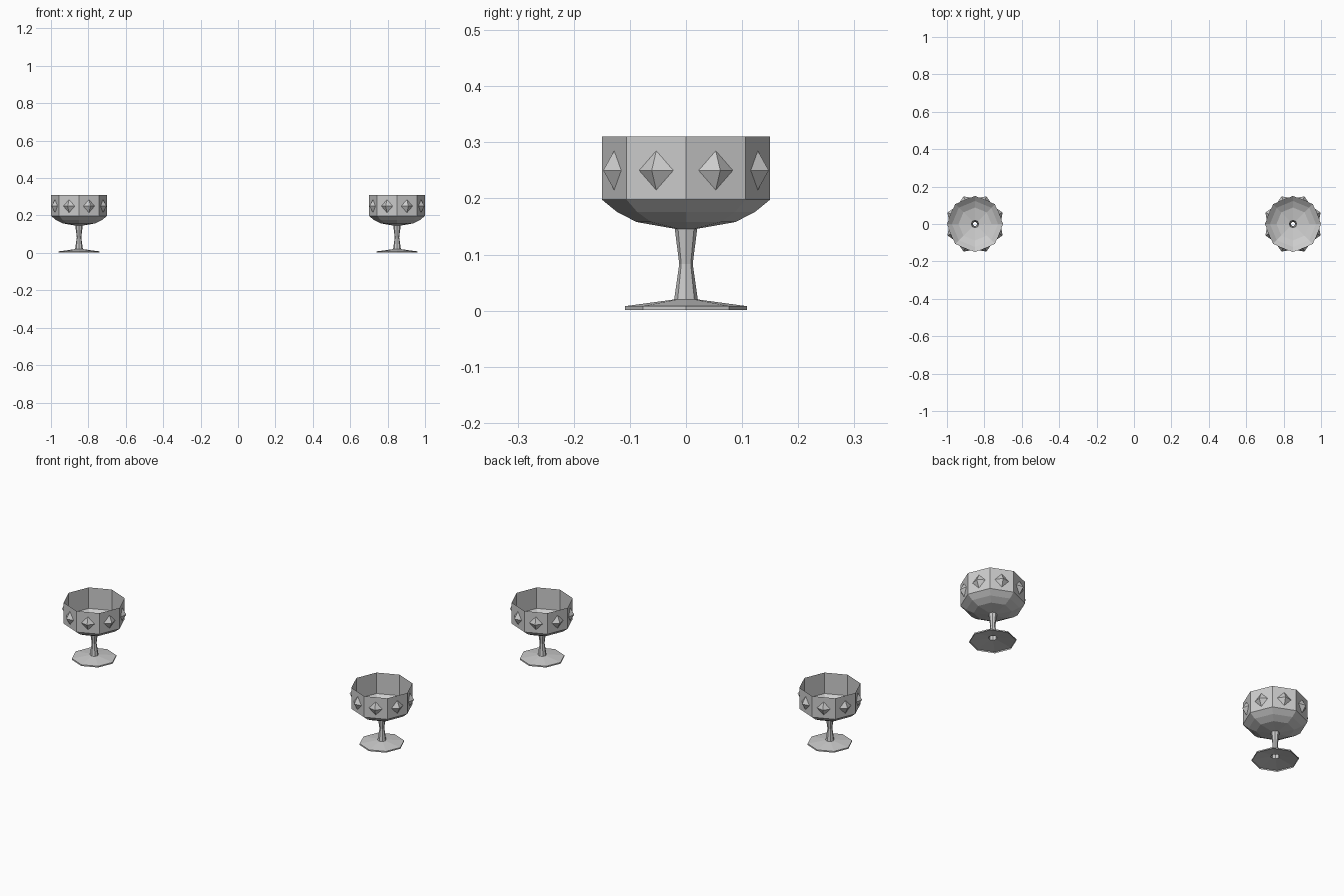
import bpy, bmesh
from math import cos, sin, pi
from mathutils import Vector

if "Cube" in bpy.data.objects:
    bpy.data.objects.remove(bpy.data.objects["Cube"])

SIDES = 8


def finish(name, bm, x):
    mesh = bpy.data.meshes.new(name)
    bm.to_mesh(mesh)
    bm.free()
    obj = bpy.data.objects.new(name, mesh)
    obj.location.x = x
    bpy.context.collection.objects.link(obj)
    return obj


def lathe(name, profile, x):
    """Revolve (radius, height) points into an open faceted shell."""
    bm = bmesh.new()
    rings = [[bm.verts.new((r * cos(2 * pi * i / SIDES), r * sin(2 * pi * i / SIDES), z))
              for i in range(SIDES)] for r, z in profile]
    for lo, hi in zip(rings, rings[1:]):
        for i in range(SIDES):
            j = (i + 1) % SIDES
            bm.faces.new((lo[i], lo[j], hi[j], hi[i]))
    return finish(name, bm, x)


def studs(name, x):
    """One four-sided pointed gem in the middle of each bowl face."""
    bm = bmesh.new()
    apothem = 0.15 * cos(pi / SIDES)
    for i in range(SIDES):
        a = 2 * pi * (i + 0.5) / SIDES
        out = Vector((cos(a), sin(a), 0))
        side = Vector((-sin(a), cos(a), 0)) * 0.033
        up = Vector((0, 0, 0.035))
        c = out * apothem + Vector((0, 0, 0.25))
        tip = bm.verts.new(c + out * 0.021)
        base = [bm.verts.new(c + d) for d in (side, up, -side, -up)]
        for k in range(4):
            bm.faces.new((base[k], base[(k + 1) % 4], tip))
    return finish(name, bm, x)


for label, x in (("left", -0.85), ("right", 0.85)):
    # foot, hollow waisted stem, then open bowl
    lathe(label + "_foot", [(0.109, 0.001), (0.109, 0.008), (0.021, 0.02)], x)
    lathe(label + "_stem", [(0.021, 0.02), (0.012, 0.083), (0.02, 0.146)], x)
    lathe(label + "_bowl", [(0.02, 0.146), (0.088, 0.158), (0.123, 0.176),
                            (0.15, 0.198), (0.15, 0.31)], x)
    # gems around the bowl
    studs(label + "_gems", x)
